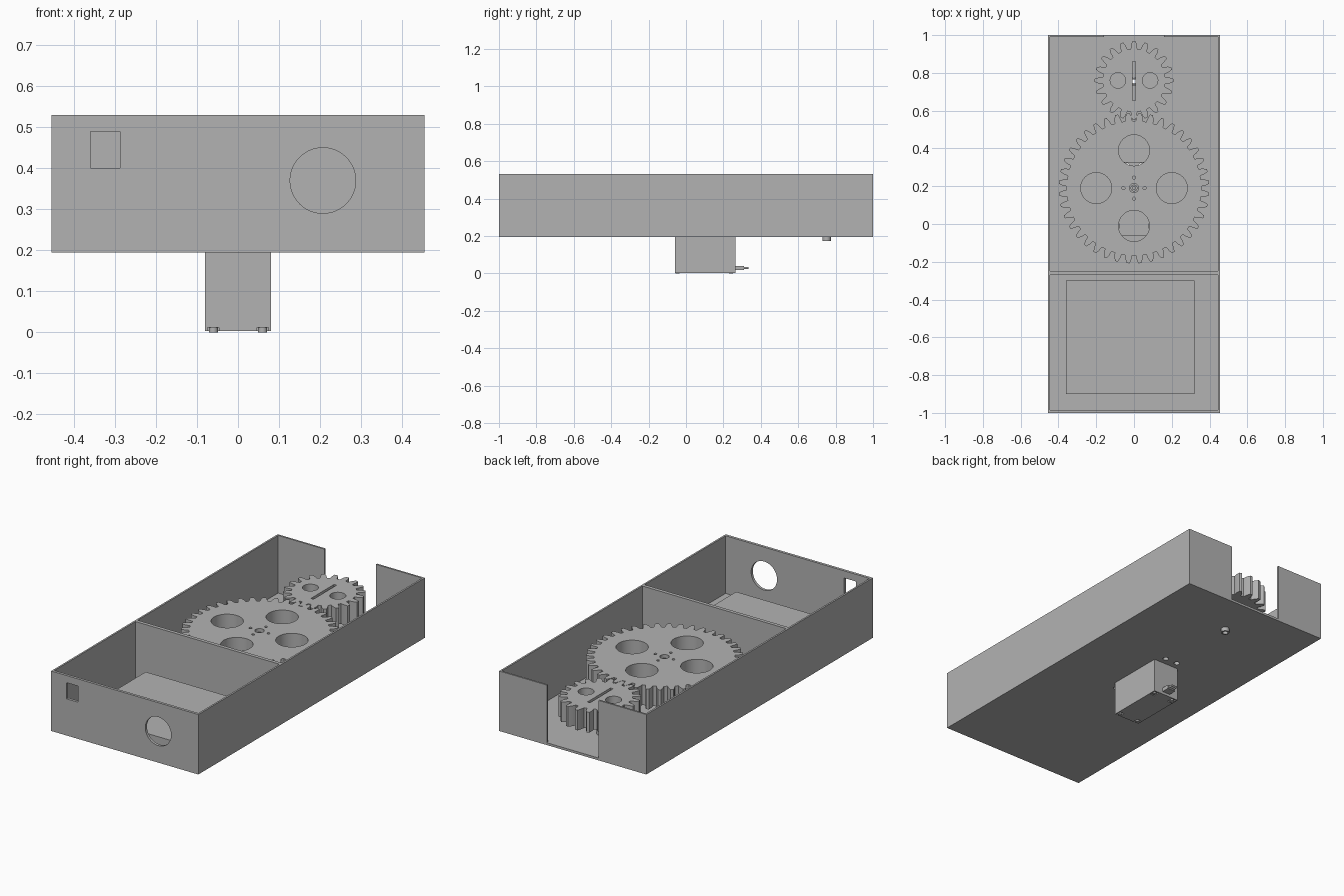
import bpy, bmesh, math
from mathutils import Matrix

cube = bpy.data.objects.get("Cube")
if cube:
    bpy.data.objects.remove(cube, do_unlink=True)

grey = bpy.data.materials.new("plain grey")
grey.use_nodes = True
COLOUR = (0.45, 0.45, 0.45, 1)
grey.diffuse_color = COLOUR
grey.node_tree.nodes["Principled BSDF"].inputs["Base Color"].default_value = COLOUR


def finish(name, bm):
    bmesh.ops.recalc_face_normals(bm, faces=bm.faces)
    mesh = bpy.data.meshes.new(name)
    bm.to_mesh(mesh)
    bm.free()
    mesh.materials.append(grey)
    obj = bpy.data.objects.new(name, mesh)
    bpy.context.collection.objects.link(obj)
    return obj


def box(name, x, y, z):
    bm = bmesh.new()
    bmesh.ops.create_cube(bm, size=1)
    for v in bm.verts:
        v.co = [a + (c + 0.5) * (b - a) for c, (a, b) in zip(v.co, (x, y, z))]
    return finish(name, bm)


def cylinder(name, x, y, z, r, axis="Z", sides=48):
    """Cylinder along an axis; the range is given on that axis."""
    ranges = {"X": x, "Y": y, "Z": z}
    a, b = ranges[axis]
    ranges[axis] = (a + b) / 2
    turn = {"X": Matrix.Rotation(math.pi / 2, 4, "Y"),
            "Y": Matrix.Rotation(math.pi / 2, 4, "X"), "Z": Matrix()}[axis]
    bm = bmesh.new()
    bmesh.ops.create_cone(bm, cap_ends=True, segments=sides, radius1=r, radius2=r,
                          depth=b - a, matrix=Matrix.Translation(tuple(ranges.values())) @ turn)
    return finish(name, bm)


def cut(obj, cutters):
    for c in cutters:
        c.hide_render = True
        m = obj.modifiers.new("cut", "BOOLEAN")
        m.operation, m.solver, m.object = "DIFFERENCE", "EXACT", c
    bpy.context.view_layer.update()
    graph = bpy.context.evaluated_depsgraph_get()
    mesh = bpy.data.meshes.new_from_object(obj.evaluated_get(graph))
    obj.modifiers.clear()
    obj.data = mesh
    for c in cutters:
        bpy.data.objects.remove(c, do_unlink=True)
    return obj


def gear(name, y, z, teeth, module, phase):
    """Spur gear with tapered teeth, one tooth centred on the phase angle."""
    pitch = teeth * module / 2
    steps = ((-0.34, -1.25), (-0.25, 0), (-0.12, 1), (0.12, 1), (0.25, 0), (0.34, -1.25))
    bm = bmesh.new()
    ring = []
    for i in range(teeth):
        for turn, rise in steps:
            a = phase + (i + turn) * math.tau / teeth
            r = pitch + rise * module
            ring.append(bm.verts.new((r * math.cos(a), y + r * math.sin(a), z[0])))
    face = bm.faces.new(ring)
    top = bmesh.ops.extrude_face_region(bm, geom=[face])["geom"]
    for v in top:
        if isinstance(v, bmesh.types.BMVert):
            v.co.z = z[1]
    return finish(name, bm)


BASE, FLOOR, RIM = 0.195, 0.208, 0.53
SERVO_X, SERVO_Y = (-0.08, 0.08), (-0.06, 0.265)
BIG_Y, SMALL_Y = 0.19, 0.76
GEAR_Z, THROUGH = (0.31, 0.423), (-0.1, 1)

# Tray: two compartments, open back, front window and round port, floor holes
case = box("case", (-0.455, 0.455), (-1, 1), (BASE, RIM))
inside = (-0.445, 0.445)
tray_cuts = [
    box("c", inside, (-0.25, 0.99), (FLOOR, 1)),
    box("c", inside, (-0.985, -0.27), (FLOOR, 1)),
    box("c", (-0.16, 0.16), (0.9, 1.1), (FLOOR, 1)),
    box("c", (-0.36, -0.288), (-1.1, -0.95), (0.40, 0.49)),
    cylinder("c", 0.207, (-1.1, -0.95), 0.37, 0.08, "Y"),
    box("c", SERVO_X, SERVO_Y, (0, 0.3)),
    cylinder("c", 0, SMALL_Y, THROUGH, 0.015),
]
SCREWS = [(x, y) for x in (-0.038, 0.038) for y in (-0.1, 0.307)]
tray_cuts += [cylinder("c", x, y, THROUGH, 0.015, sides=24) for x, y in SCREWS]
cut(case, tray_cuts)

# Battery block in the front compartment
box("battery_block", (-0.36, 0.32), (-0.9, -0.3), (FLOOR, 0.283))

# Servo: body hanging below the floor, mounting tabs, corner screws, cable
servo = box("servo_body", SERVO_X, SERVO_Y, (0.003, 0.29))
recess = [box("c", (x - 0.014, x + 0.014), (y - 0.018, y + 0.018), (-0.1, 0.012))
          for x in (-0.06, 0.06) for y in (-0.045, 0.24)]
cut(servo, recess)
for x in (-0.06, 0.06):
    for y in (-0.045, 0.24):
        cylinder("servo_screw", x, y, (0, 0.015), 0.011, sides=24)
for name, span in (("front", (-0.122, -0.06)), ("back", (0.265, 0.327))):
    tab = box("servo_tab_" + name, SERVO_X, span, (FLOOR, FLOOR + 0.02))
    cut(tab, [cylinder("c", x, y, THROUGH, 0.015, sides=24)
              for x, y in SCREWS if span[0] < y < span[1]])
cylinder("servo_gearbox", 0, BIG_Y, (0.29, 0.305), 0.065)
cylinder("servo_shaft", 0, BIG_Y, (0.3, 0.4), 0.018, sides=24)
cylinder("servo_shaft_screw", 0, BIG_Y, (0.4, 0.41), 0.01, sides=24)
box("cable_sleeve", (-0.025, 0.025), (0.265, 0.31), (0.018, 0.04))
for x in (-0.014, 0, 0.014):
    cylinder("cable_wire", x, (0.3, 0.335), 0.029, 0.006, "Y", 12)

# Large driven gear: four lightening holes, shaft bore, four horn screw holes
big = gear("large_gear", BIG_Y, GEAR_Z, 40, 0.019, math.pi / 2 + math.pi / 40)
big_cuts = [cylinder("c", 0, BIG_Y, THROUGH, 0.024)]
for i in range(4):
    dx, dy = math.cos(i * math.pi / 2), math.sin(i * math.pi / 2)
    big_cuts.append(cylinder("c", dx * 0.2, BIG_Y + dy * 0.2, THROUGH, 0.082))
    big_cuts.append(cylinder("c", dx * 0.056, BIG_Y + dy * 0.056, THROUGH, 0.008, sides=16))
cut(big, big_cuts)

# Small gear: two round holes and a slot, turning on a hollow axle
small = gear("small_gear", SMALL_Y, GEAR_Z, 20, 0.019, math.pi / 2)
cut(small, [cylinder("c", x, SMALL_Y, THROUGH, 0.041) for x in (-0.085, 0.085)]
    + [box("c", (-0.008, 0.008), (0.655, 0.86), THROUGH)])
axle = cylinder("axle_tube", 0, SMALL_Y - 0.008, (0.172, GEAR_Z[0]), 0.022, sides=32)
cut(axle, [cylinder("c", 0, SMALL_Y - 0.008, THROUGH, 0.014, sides=32)])

# Smooth the round parts, keeping edges sharp
for obj in bpy.context.scene.objects:
    obj.select_set(obj.type == "MESH")
bpy.context.view_layer.objects.active = case
bpy.ops.object.shade_smooth_by_angle(angle=math.radians(25))
